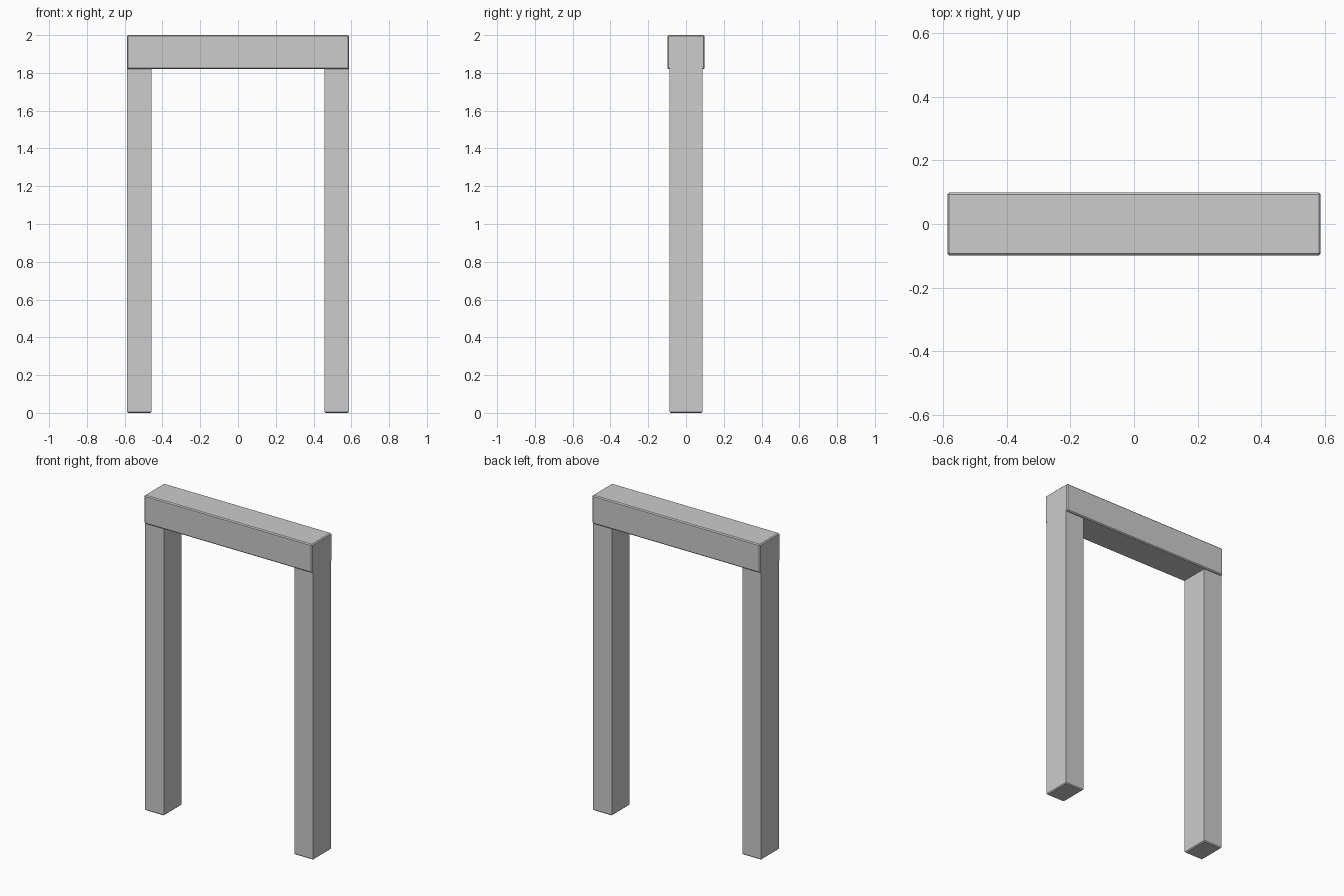
import bpy
import bmesh

cube = bpy.data.objects.get("Cube")
if cube:
    bpy.data.objects.remove(cube, do_unlink=True)

grey = bpy.data.materials.new("light grey")
grey.use_nodes = True
colour = (0.604, 0.604, 0.604, 1)
grey.diffuse_color = colour
grey.node_tree.nodes["Principled BSDF"].inputs["Base Color"].default_value = colour

HALF_LENGTH = 0.588
CHAMFER = 0.006


def box(name, low, high, chamfered):
    """Box between two corners; chamfer the edges for which the rule holds."""
    bm = bmesh.new()
    bmesh.ops.create_cube(bm, size=1)
    for v in bm.verts:
        v.co = [lo + (c + 0.5) * (hi - lo) for c, lo, hi in zip(v.co, low, high)]
    edges = [e for e in bm.edges if chamfered(e)]
    bmesh.ops.bevel(bm, geom=edges, offset=CHAMFER, segments=1,
                    affect='EDGES', profile=0.5)
    mesh = bpy.data.meshes.new(name)
    bm.to_mesh(mesh)
    bm.free()
    mesh.materials.append(grey)
    obj = bpy.data.objects.new(name, mesh)
    bpy.context.collection.objects.link(obj)
    return obj


# Crossbeam with all edges lightly chamfered
box("crossbeam", (-HALF_LENGTH, -0.099, 1.82), (HALF_LENGTH, 0.099, 2.0),
    lambda e: True)

# Posts, flush with the beam ends, chamfered around the foot only
for name, side in (("left_post", 1), ("right_post", -1)):
    inner, outer = side * 0.457, side * HALF_LENGTH
    box(name, (min(inner, outer), -0.088, 0), (max(inner, outer), 0.088, 1.99),
        lambda e: all(v.co.z < 0.01 for v in e.verts))
